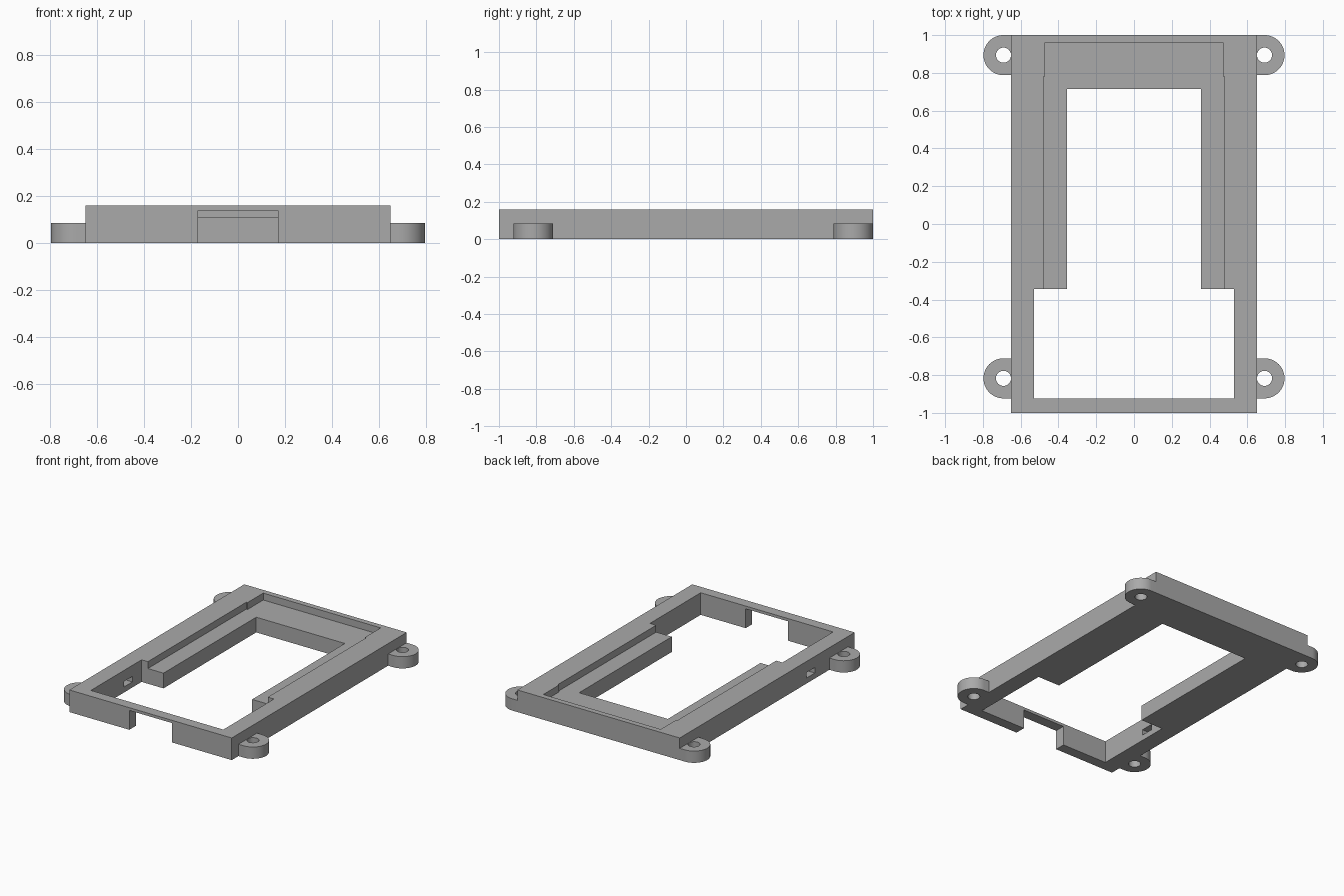
import bpy, bmesh, math

cube = bpy.data.objects.get("Cube")
if cube:
    bpy.data.objects.remove(cube, do_unlink=True)

grey = bpy.data.materials.new("plain grey")
grey.use_nodes = True
colour = (0.4, 0.4, 0.4, 1)
grey.diffuse_color = colour
grey.node_tree.nodes["Principled BSDF"].inputs["Base Color"].default_value = colour


def prism(name, outline, z0, z1):
    """Extrude a flat outline from z0 up to z1."""
    bm = bmesh.new()
    face = bm.faces.new([bm.verts.new((x, y, z0)) for x, y in outline])
    top = bmesh.ops.extrude_face_region(bm, geom=[face])["geom"]
    verts = [v for v in top if isinstance(v, bmesh.types.BMVert)]
    bmesh.ops.translate(bm, verts=verts, vec=(0, 0, z1 - z0))
    bmesh.ops.recalc_face_normals(bm, faces=bm.faces)
    mesh = bpy.data.meshes.new(name)
    bm.to_mesh(mesh)
    bm.free()
    mesh.materials.append(grey)
    obj = bpy.data.objects.new(name, mesh)
    bpy.context.collection.objects.link(obj)
    return obj


def rect(x0, x1, y0, y1):
    return [(x0, y0), (x1, y0), (x1, y1), (x0, y1)]


def mirrored(points):
    """Close a right-hand half outline with its mirror image."""
    return points + [(-x, y) for x, y in reversed(points)]


def arc(cx, cy, r, start, end, steps):
    angles = [start + (end - start) * i / steps for i in range(steps + 1)]
    return [(cx + r * math.cos(a), cy + r * math.sin(a)) for a in angles]


def cut(target, cutter):
    mod = target.modifiers.new("cut", "BOOLEAN")
    mod.operation = "DIFFERENCE"
    mod.solver = "EXACT"
    mod.object = cutter
    bpy.context.view_layer.objects.active = target
    bpy.ops.object.modifier_apply(modifier=mod.name)
    bpy.data.objects.remove(cutter, do_unlink=True)


# Frame block
frame = prism("frame", rect(-0.65, 0.65, -1, 1), 0, 0.16)

# Through opening: wide at the front, narrow at the back
opening = mirrored([(0.53, -0.925), (0.53, -0.345), (0.355, -0.345), (0.355, 0.715)])
cut(frame, prism("opening_cutter", opening, -0.1, 0.3))

# Shallow recess that leaves a ledge round the narrow opening
recess = mirrored([(0.48, -0.4), (0.48, 0.78), (0.47, 0.78), (0.47, 0.96)])
cut(frame, prism("recess_cutter", recess, 0.11, 0.3))

# Slot in the front wall and small port in one side wall
cut(frame, prism("slot_cutter", rect(-0.17, 0.17, -1.1, -0.85), -0.1, 0.14))
cut(frame, prism("port_cutter", rect(-0.75, -0.5, -0.545, -0.45), 0.04, 0.08))

# Four rounded mounting ears with screw holes
for side, side_name in ((1, "left"), (-1, "right")):
    for y, end_name in ((0.894, "back"), (-0.817, "front")):
        cx = 0.691
        outline = [(0.65, y - 0.106)]
        outline += arc(cx, y, 0.106, -math.pi / 2, math.pi / 2, 32)
        outline += [(0.65, y + 0.106)]
        ear = prism(f"{end_name}_{side_name}_ear", [(side * px, py) for px, py in outline], 0, 0.085)
        hole = arc(side * cx, y, 0.04, 0, 2 * math.pi, 32)[:-1]
        cut(ear, prism("hole_cutter", hole, -0.1, 0.2))
        bpy.ops.object.select_all(action="DESELECT")
        ear.select_set(True)
        bpy.context.view_layer.objects.active = ear
        bpy.ops.object.shade_smooth_by_angle(angle=math.radians(30))
